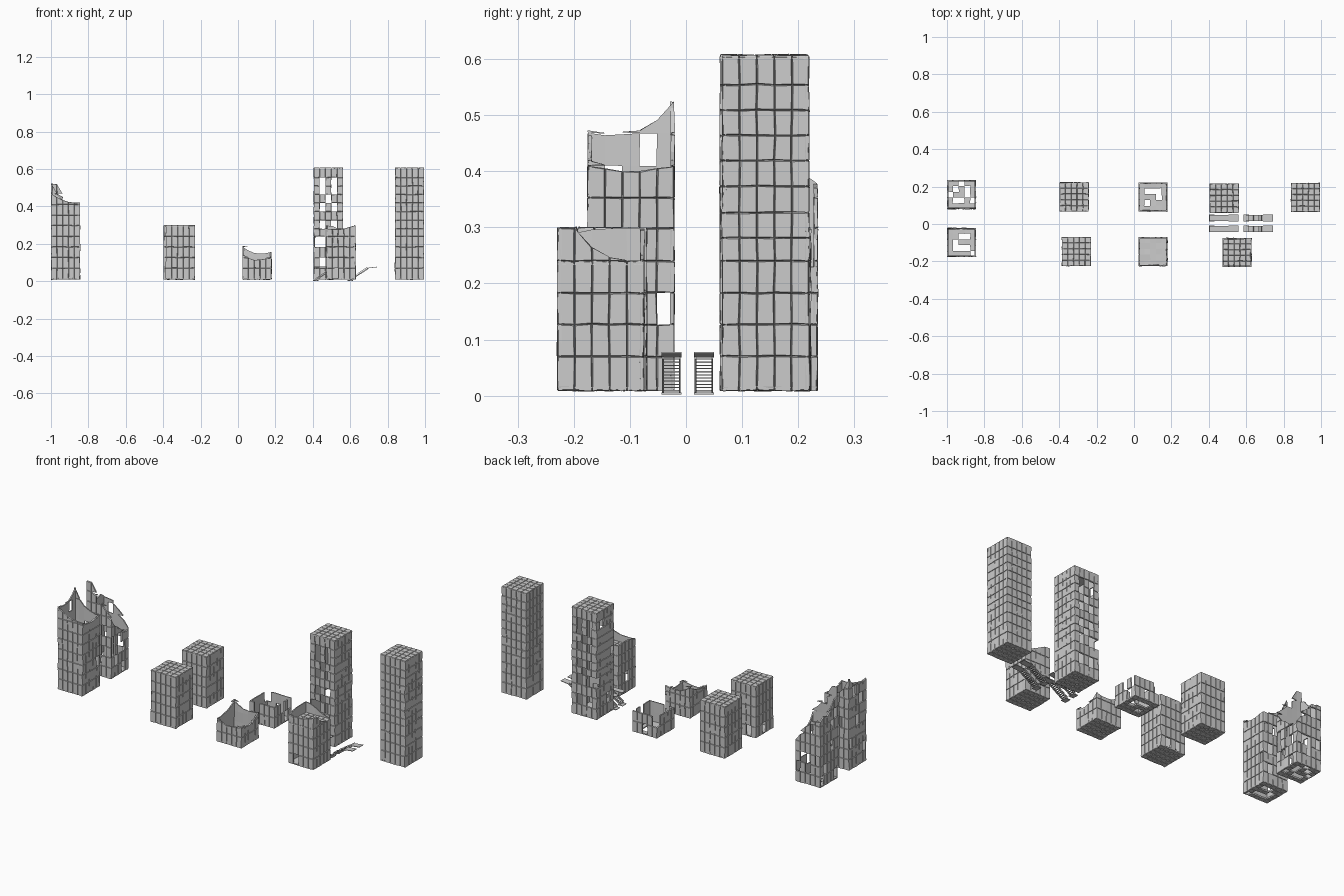
import bpy, bmesh, math, random
from mathutils import Vector, Matrix, noise

if "Cube" in bpy.data.objects:
    bpy.data.objects.remove(bpy.data.objects["Cube"])

random.seed(4)
N = 5                 # panels per wall
W = 0.155             # footprint width
T = 0.007             # panel thickness
LOW = [0.009, 0.07, 0.127, 0.183, 0.24, 0.298]
MID = LOW + [0.353, 0.41, 0.468, 0.53]
HIGH = LOW[:5] + [0.281, 0.326, 0.373, 0.419, 0.464, 0.509, 0.554, 0.605]


def finish(bm, name):
    bmesh.ops.recalc_face_normals(bm, faces=bm.faces)
    me = bpy.data.meshes.new(name)
    bm.to_mesh(me)
    bm.free()
    ob = bpy.data.objects.new(name, me)
    bpy.context.collection.objects.link(ob)
    return ob


def panel(bm, quad, normal, gap=0.0015):
    """One facade panel: full size at the back, slightly inset outer face."""
    c = sum(quad, Vector()) / 4
    outer = [p + Vector([math.copysign(min(gap, abs(d) * 0.5), d) if abs(d) > 1e-5 else 0
                         for d in (c - p)]) for p in quad]
    back = [bm.verts.new(p - normal * T) for p in quad]
    front = [bm.verts.new(p) for p in outer]
    bm.faces.new(front)
    bm.faces.new(back[::-1])
    for i in range(4):
        j = (i + 1) % 4
        bm.faces.new((front[i], back[i], back[j], front[j]))


def slab(bm, z, up, holes=()):
    """Grid of horizontal panels for a roof or floor."""
    s = W / N
    for i in range(N):
        for j in range(N):
            if (i, j) in holes:
                continue
            x, y = -W / 2 + i * s, -W / 2 + j * s
            quad = [Vector((x, y, z)), Vector((x + s, y, z)),
                    Vector((x + s, y + s, z)), Vector((x, y + s, z))]
            panel(bm, quad, Vector((0, 0, 1 if up else -1)))


def building(name, cx, cy, levels, tops=None, holes=(), base_holes=(), roof=None):
    """Four panelled walls (front, right, back, left); tops = broken wall heights."""
    bm = bmesh.new()
    s = W / N
    for side in range(4):
        rot = Matrix.Rotation(side * math.pi / 2, 3, 'Z')
        normal = rot @ Vector((0, -1, 0))
        prof = tops[side] if tops else [levels[-1]] * (N + 1)
        for c in range(N):
            u0, u1 = -W / 2 + c * s, -W / 2 + (c + 1) * s
            for r in range(len(levels) - 1):
                z0 = levels[r]
                za, zb = min(levels[r + 1], prof[c]), min(levels[r + 1], prof[c + 1])
                if (side, c, r) in holes or max(za, zb) <= z0 + 0.002:
                    continue
                za, zb = max(za, z0 + 0.001), max(zb, z0 + 0.001)
                quad = [rot @ Vector((u, -W / 2, z)) for u, z in
                        ((u0, z0), (u1, z0), (u1, zb), (u0, za))]
                panel(bm, quad, normal)
    slab(bm, levels[0], False, base_holes)
    if roof:
        slab(bm, roof, True)
    # slight unevenness of the old masonry
    off = Vector((cx, cy, 0))
    for v in bm.verts:
        v.co += off
        v.co += noise.noise_vector(v.co * 45) * 0.0022
    return finish(bm, name)


def random_holes(rows, chance, first=0):
    return {(s, c, r) for s in range(4) for c in range(N)
            for r in range(first, rows) if random.random() < chance}


# intact blocks
building("tall_tower", 0.917, 0.142, HIGH, roof=0.607)
building("low_block_back", -0.32, 0.145, LOW, roof=0.3)
building("low_block_front", -0.308, -0.147, LOW, roof=0.3,
         holes={(2, 1, 0), (2, 3, 0), (3, 2, 0)})

# tower with missing windows, open front to back
win = {(s, c, r) for s in (0, 2) for c in (1, 3) for r in (1, 3, 5, 7, 9, 10)}
win |= {(0, 0, 3), (2, 4, 3), (0, 2, 8), (2, 2, 8), (0, 2, 4), (2, 2, 4)}
win |= {(s, c, r) for s in (1, 3) for c, r in ((1, 10), (4, 6), (0, 3), (3, 1))} - {(1, 1, 10), (1, 4, 6), (1, 0, 3), (1, 3, 1)}
building("windowless_tower", 0.483, 0.138, HIGH, holes=win, roof=0.608)

# low block with a collapsed corner
building("broken_block", 0.551, -0.152, LOW, roof=0.24, holes={(0, 1, 0), (3, 2, 1)}, tops=[
    [0.28, 0.28, 0.278, 0.28, 0.29, 0.298],
    [0.298, 0.298, 0.265, 0.247, 0.242, 0.242],
    [0.242, 0.25, 0.265, 0.28, 0.295, 0.298],
    [0.298, 0.298, 0.298, 0.295, 0.29, 0.28]])

# tall ruins on the left
holes_a = {(3, 1, 7), (1, 4, 2), (3, 0, 2), (3, 3, 6), (2, 1, 1), (2, 3, 4), (2, 2, 5),
           (2, 1, 3), (3, 2, 4), (2, 0, 5), (3, 4, 1)}
base_a = {(1, 1), (1, 2), (2, 3), (3, 1), (3, 3), (2, 1), (4, 0)}
building("tall_ruin_front", -0.922, -0.098, MID, holes=holes_a, base_holes=base_a, tops=[
    [0.47, 0.45, 0.435, 0.425, 0.42, 0.42],
    [0.42, 0.405, 0.4, 0.4, 0.405, 0.41],
    [0.41, 0.41, 0.42, 0.435, 0.465, 0.525],
    [0.525, 0.49, 0.473, 0.465, 0.465, 0.472]])
holes_b = random_holes(9, 0.2) - {(0, 0, r) for r in range(9)}
base_b = {(1, 3), (2, 1), (3, 3), (1, 1), (3, 2), (0, 2), (2, 4), (4, 1)}
building("tall_ruin_back", -0.922, 0.157, MID, holes=holes_b, base_holes=base_b, tops=[
    [0.52, 0.52, 0.45, 0.42, 0.38, 0.34],
    [0.34, 0.3, 0.28, 0.25, 0.23, 0.23],
    [0.24, 0.28, 0.33, 0.37, 0.375, 0.378],
    [0.378, 0.4, 0.39, 0.42, 0.46, 0.52]])

# low ruins in the middle
building("low_ruin_front", 0.102, -0.148, LOW, tops=[
    [0.14, 0.125, 0.115, 0.115, 0.12, 0.13],
    [0.13, 0.12, 0.115, 0.12, 0.135, 0.155],
    [0.155, 0.15, 0.148, 0.15, 0.165, 0.19],
    [0.19, 0.165, 0.15, 0.145, 0.14, 0.14]])
building("low_ruin_back", 0.102, 0.144, LOW[:3],
         holes=random_holes(2, 0.4, 1) | {(2, 2, 0), (1, 3, 0)},
         base_holes={(1, 1), (1, 3), (3, 2), (2, 3), (3, 3)})


# fallen fire stairs
def box(bm, centre, size, tilt=0.0):
    m = (Matrix.Translation(centre) @ Matrix.Rotation(-tilt, 4, 'Y')
         @ Matrix.Diagonal((*size, 1)))
    bmesh.ops.create_cube(bm, size=1, matrix=m)


def stairs(name, x0, y, covered):
    bm = bmesh.new()
    length, z0, z1 = 0.095, 0.006, 0.068
    tilt = math.atan2(z1 - z0, length)
    mid = Vector((x0 + length / 2 + 0.01, y, (z0 + z1) / 2))
    for dy in (-0.015, 0.015):
        box(bm, mid + Vector((0, dy, 0)), (math.hypot(length, z1 - z0), 0.003, 0.006), tilt)
        box(bm, mid + Vector((0, dy, 0.009)), (math.hypot(length, z1 - z0), 0.002, 0.002), tilt)
    for i in range(11):
        f = (i + 0.5) / 11
        box(bm, (x0 + 0.01 + length * f, y, z0 + (z1 - z0) * f), (0.007, 0.032, 0.002))
    # landings at foot and head
    box(bm, (x0 + 0.01, y, 0.004), (0.03, 0.036, 0.003))
    box(bm, (x0 + 0.127, y, 0.073), (0.055, 0.036, 0.003), 0.12)
    if covered:
        box(bm, (x0 + 0.077, y, 0.076), (0.155, 0.032, 0.003))
    finish(bm, name)


for tag, y in (("back", 0.032), ("front", -0.026)):
    stairs("left_stairs_" + tag, 0.405, y, True)
    stairs("right_stairs_" + tag, 0.59, y, False)
